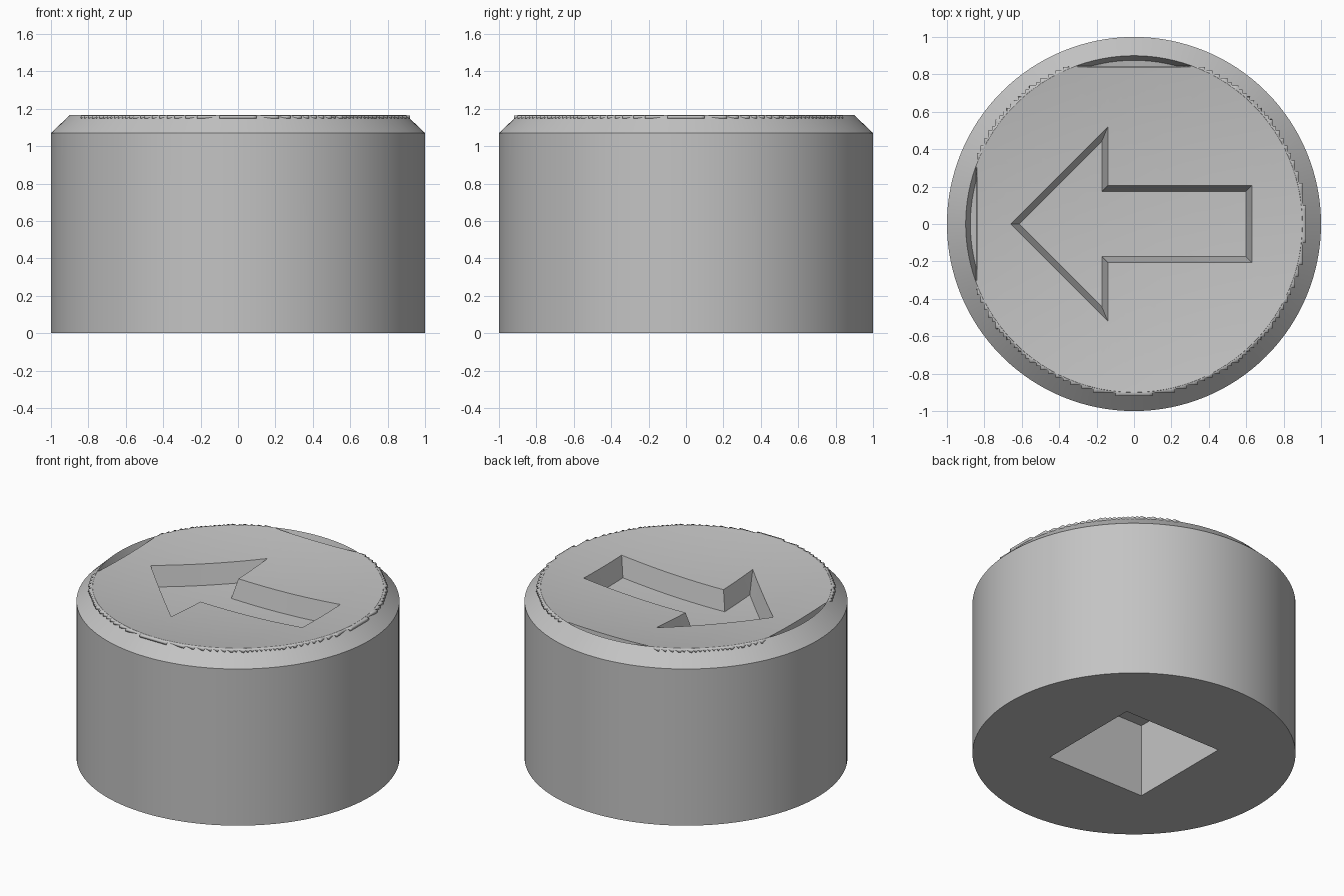
import bpy, bmesh, math
from mathutils import Vector

if "Cube" in bpy.data.objects:
    bpy.data.objects.remove(bpy.data.objects["Cube"], do_unlink=True)

TOP, RIM, DISH = 1.165, 0.9, 0.065
POCKET, TAPER = 0.13, 0.032        # arrow recess
SLOT, SLOT_DEPTH = 0.84, 0.08      # slots beside the top face
SOCKET, SOCKET_DEPTH = 0.37, 0.5   # square hole underneath
SEGMENTS = 128

grey = bpy.data.materials.new("plain_grey")
grey.use_nodes = True
grey.diffuse_color = (0.55, 0.55, 0.55, 1)
grey.node_tree.nodes["Principled BSDF"].inputs["Base Color"].default_value = grey.diffuse_color


def clamp(t):
    return max(0.0, min(1.0, t))


def dish_z(x, y):
    return min(TOP, TOP - DISH * (1 - (x * x + y * y) / RIM ** 2))


def make(name, bm):
    mesh = bpy.data.meshes.new(name)
    bm.to_mesh(mesh)
    bm.free()
    mesh.materials.append(grey)
    obj = bpy.data.objects.new(name, mesh)
    bpy.context.collection.objects.link(obj)
    return obj


def slice_faces(bm, pick, point, normal):
    """Cut the picked faces along an upright plane."""
    faces = [f for f in bm.faces if pick(f)]
    edges = {e for f in faces for e in f.edges}
    verts = {v for f in faces for v in f.verts}
    bmesh.ops.bisect_plane(bm, geom=faces + list(edges) + list(verts), dist=1e-5,
                           plane_co=(point[0], point[1], 0),
                           plane_no=(normal[0], normal[1], 0))


def on_top(face):
    return all(v.co.z > TOP - 0.001 for v in face.verts)


def on_base(face):
    return all(v.co.z < 0.001 for v in face.verts)


def arrow_depth(x, y):
    """Distance inside the arrow outline: a triangle joined to a bar."""
    head = min(-0.14 - x, (x + 0.66 - abs(y)) / math.sqrt(2))
    bar = min(0.63 - x, 0.205 - abs(y), x + 0.3)
    return max(head, bar)


def top_z(x, y):
    """Dish height, less the arrow recess and the two side slots."""
    arrow = POCKET * clamp(arrow_depth(x, y) / TAPER)
    beyond = max(-SLOT - x, y - SLOT) / 0.006
    from_rim = (RIM - 0.0005 - math.hypot(x, y)) / 0.025
    return dish_z(x, y) - arrow - SLOT_DEPTH * clamp(min(beyond, from_rim))


# Chamfered round body, spun from its profile
bm = bmesh.new()
profile = [(0, 0), (0.55, 0), (1, 0), (1, 1.07), (RIM, TOP), (0.875, TOP)]
profile += [(0.08 * i, TOP) for i in range(10, -1, -1)]
points = [bm.verts.new((r, 0, z)) for r, z in profile]
edges = [bm.edges.new(pair) for pair in zip(points, points[1:])]
bmesh.ops.spin(bm, geom=points + edges, cent=(0, 0, 0), axis=(0, 0, 1),
               angle=math.tau, steps=SEGMENTS, use_merge=False)
bmesh.ops.remove_doubles(bm, verts=bm.verts[:], dist=1e-4)
bmesh.ops.recalc_face_normals(bm, faces=bm.faces[:])

# Arrow outline, inner outline and corner mitres cut into the top
half = [(-0.66, 0), (-0.14, -0.52), (-0.14, -0.205), (0.63, -0.205)]
outline = [Vector(p) for p in half] + [Vector((x, -y)) for x, y in half[:0:-1]]
inward = []
for a, b in zip(outline, outline[1:] + outline[:1]):
    d = (b - a).normalized()
    inward.append(Vector((-d.y, d.x)))
for i, (p, n) in enumerate(zip(outline, inward)):
    slice_faces(bm, on_top, p, n)
    slice_faces(bm, on_top, p + n * TAPER, n)
    slice_faces(bm, on_top, p, n - inward[i - 1])

# Slot edges
for d in (SLOT, SLOT + 0.006):
    slice_faces(bm, on_top, (-d, 0), (1, 0))
    slice_faces(bm, on_top, (0, d), (0, 1))

# Square socket underneath
for s in (-SOCKET, SOCKET):
    slice_faces(bm, on_base, (s, 0), (1, 0))
    slice_faces(bm, on_base, (0, s), (0, 1))
square = []
for f in bm.faces:
    c = f.calc_center_median()
    if on_base(f) and max(abs(c.x), abs(c.y)) < SOCKET:
        square.append(f)
raised = bmesh.ops.extrude_face_region(bm, geom=square)["geom"]
bmesh.ops.translate(bm, vec=(0, 0, SOCKET_DEPTH),
                    verts=[g for g in raised if isinstance(g, bmesh.types.BMVert)])
bmesh.ops.delete(bm, geom=[f for f in square if f.is_valid], context="FACES")

# Dish, recess and slots shaped by height
for v in {v for f in bm.faces if on_top(f) for v in f.verts}:
    v.co.z = top_z(v.co.x, v.co.y)
bmesh.ops.recalc_face_normals(bm, faces=bm.faces[:])
body = make("button_body", bm)

# Stepped edge of the top face, made of small square cells
step = 0.02
bm = bmesh.new()
corners = {}


def corner(i, j):
    if (i, j) not in corners:
        x, y = i * step, j * step
        corners[i, j] = bm.verts.new((x, y, dish_z(x, y) - 0.0005))
    return corners[i, j]


for i in range(-48, 48):
    for j in range(-48, 48):
        x, y = (i + 0.5) * step, (j + 0.5) * step
        if 0.885 < math.hypot(x, y) < 0.916 and x > -SLOT and y < SLOT:
            bm.faces.new((corner(i, j), corner(i + 1, j), corner(i + 1, j + 1), corner(i, j + 1)))
edge = make("stepped_edge", bm)
solid = edge.modifiers.new("thickness", "SOLIDIFY")
solid.thickness, solid.offset = 0.018, -1

# Smooth the round surfaces, keep the edges crisp
for obj in (body, edge):
    bpy.ops.object.select_all(action="DESELECT")
    obj.select_set(True)
    bpy.context.view_layer.objects.active = obj
    bpy.ops.object.shade_smooth_by_angle(angle=math.radians(30))
